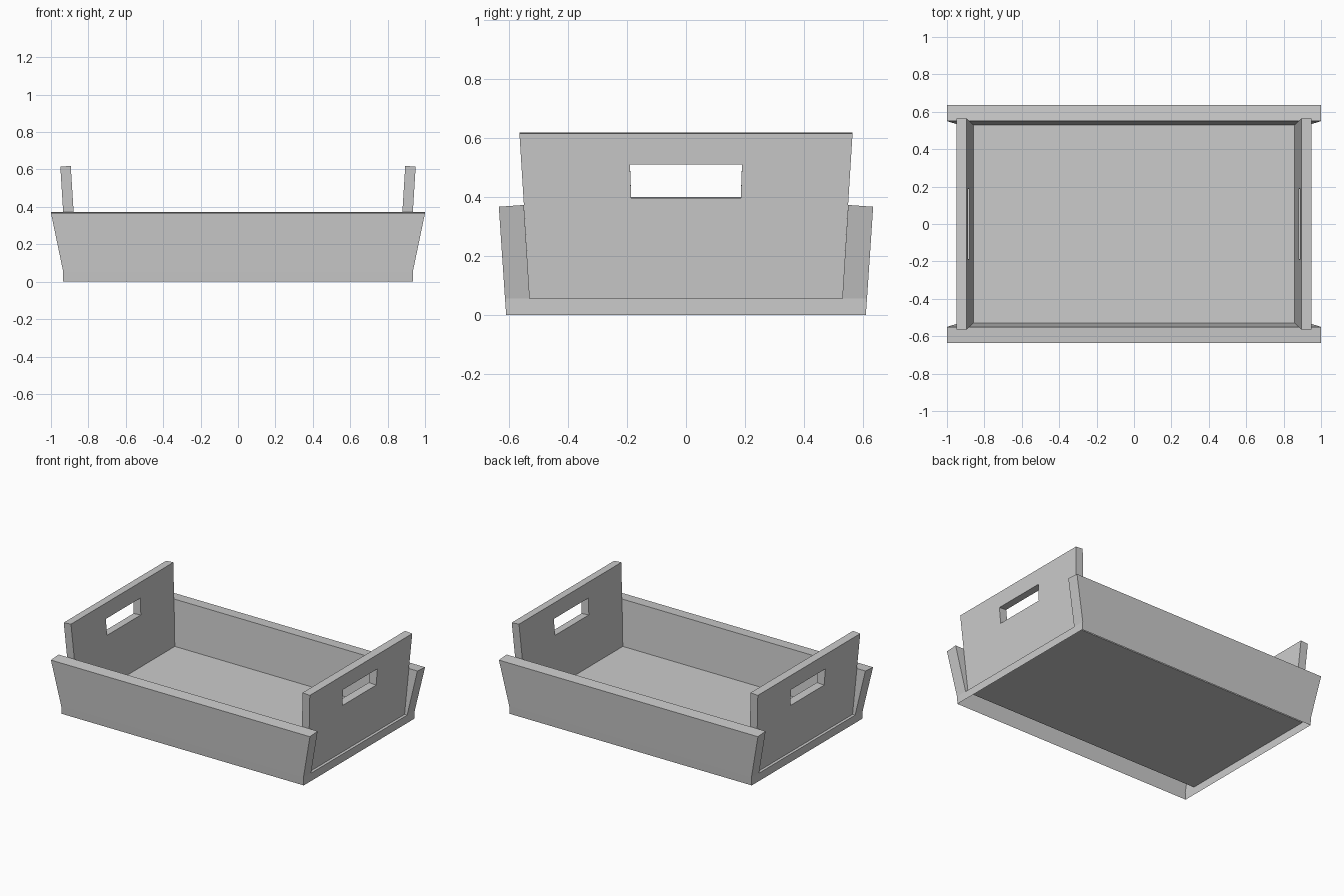
import bpy, bmesh

if "Cube" in bpy.data.objects:
    bpy.data.objects.remove(bpy.data.objects["Cube"])


def make_object(name, verts, faces):
    mesh = bpy.data.meshes.new(name)
    mesh.from_pydata(verts, [], faces)
    bm = bmesh.new()
    bm.from_mesh(mesh)
    bmesh.ops.recalc_face_normals(bm, faces=bm.faces)
    bm.to_mesh(mesh)
    bm.free()
    obj = bpy.data.objects.new(name, mesh)
    bpy.context.collection.objects.link(obj)
    return obj


# Tray: floor and two leaning long boards as one hollow shell, open underneath.
# Half profile (half length x, y, z), from the bottom outer edge over the board to the floor
half = [(0.935, 0.61, 0.0), (0.935, 0.614, 0.055), (1.0, 0.635, 0.367),
        (1.0, 0.55, 0.373), (0.935, 0.53, 0.055)]
profile = [(x, -y, z) for x, y, z in half] + half[::-1]
n = len(profile)
verts = [(s * x, y, z) for s in (1, -1) for x, y, z in profile]
faces = [(i, i + 1, n + i + 1, n + i) for i in range(n - 1)]
for k in (0, n):
    faces += [[k + i for i in f] for f in
              ((1, 2, 3, 4), (5, 6, 7, 8), (0, 1, 4, 5, 8, 9))]
make_object("tray_floor_and_long_boards", verts, faces)


# Leaning end panel with a handle slot, mirrored to the other end
def panel_x(z, x_bottom):
    return x_bottom + 0.0625 * (z - 0.055)


outline = [(-0.53, 0.055), (0.53, 0.055), (0.565, 0.617), (-0.565, 0.617)]
slot = [(-0.186, 0.398), (0.186, 0.398), (0.19, 0.512), (-0.19, 0.512)]
verts = []
for x_bottom, dz in ((0.915, -0.002), (0.859, 0.002)):
    for y, z in outline + slot:
        z = z + dz if z > 0.1 else z
        verts.append((panel_x(z, x_bottom), y, z))
faces = []
for i in range(4):
    j = (i + 1) % 4
    faces += [(i, j, 4 + j, 4 + i),                # outer side
              (8 + i, 8 + j, 12 + j, 12 + i),      # inner side
              (4 + i, 4 + j, 12 + j, 12 + i)]      # slot wall
    if i:                                          # rim, none where it meets the floor
        faces.append((i, j, 8 + j, 8 + i))
panel = make_object("end_panels_with_handles", verts, faces)
panel.modifiers.new("Mirror", 'MIRROR').use_axis[0] = True
